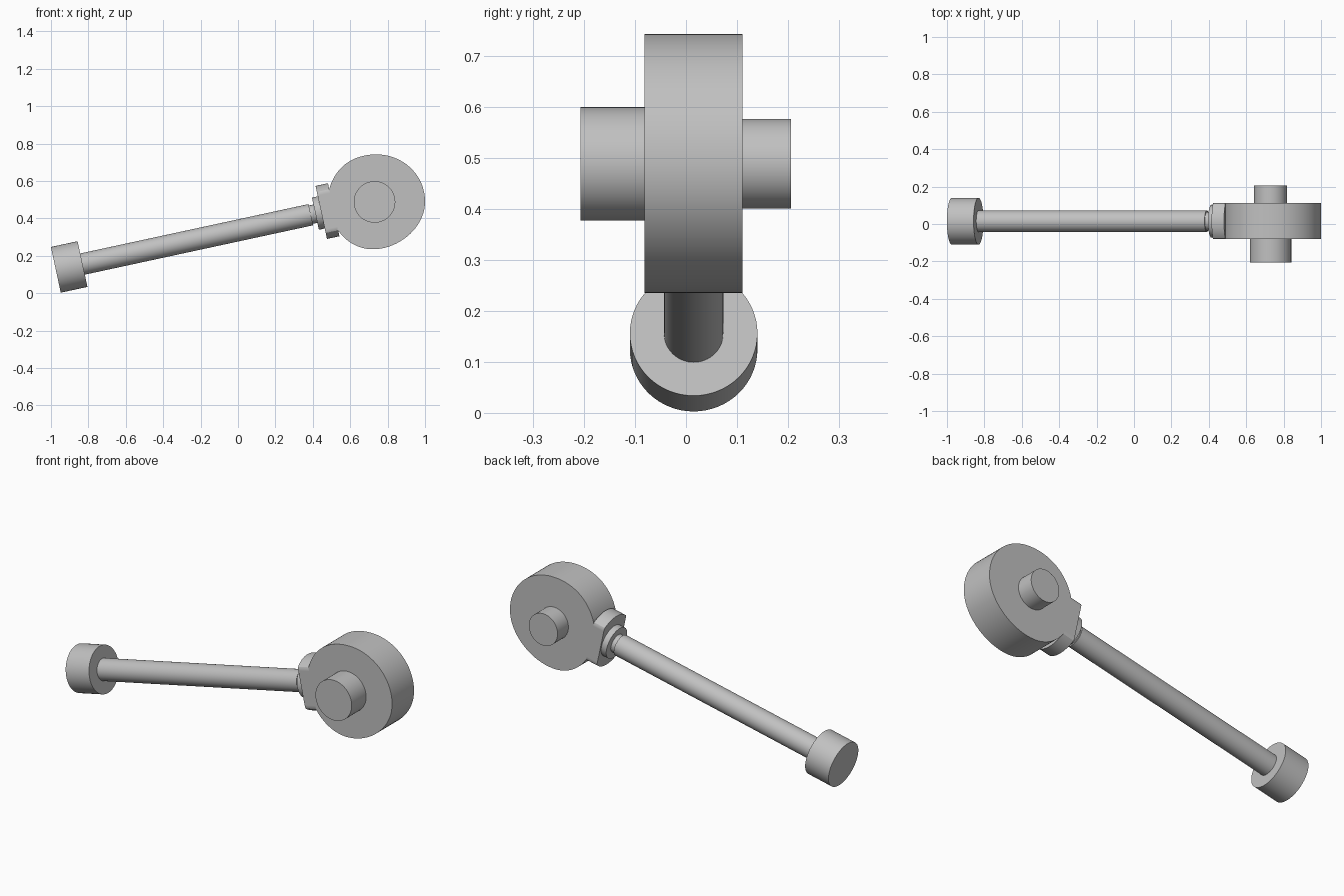
import bpy
import bmesh
import math
from mathutils import Matrix, Vector
from mathutils.geometry import interpolate_bezier

cube = bpy.data.objects.get("Cube")
if cube:
    bpy.data.objects.remove(cube)

grey = bpy.data.materials.new("plain grey")
grey.use_nodes = True
colour = (0.53, 0.53, 0.53, 1)
grey.diffuse_color = colour
grey.node_tree.nodes["Principled BSDF"].inputs["Base Color"].default_value = colour

MID_Y = 0.015
HALF_WIDTH = 0.096
TILT = math.radians(12.2)
# Frame of the tilted shaft: local z runs along it from the foot's outer face
SHAFT = Matrix.Translation((-0.974, MID_Y, 0.125)) @ Matrix.Rotation(math.pi / 2 - TILT, 4, "Y")
# Frame of the cross pins: local z runs towards +y
PIN = Matrix.Translation((0.73, 0, 0.488)) @ Matrix.Rotation(-math.pi / 2, 4, "X")


def prism(name, outline, offset, frame):
    """Extrude a closed outline by an offset, in the given frame."""
    bm = bmesh.new()
    face = bm.faces.new([bm.verts.new(p) for p in outline])
    top = bmesh.ops.extrude_face_region(bm, geom=[face])
    moved = [g for g in top["geom"] if isinstance(g, bmesh.types.BMVert)]
    bmesh.ops.translate(bm, verts=moved, vec=offset)
    if not any(len(f.verts) == len(outline) and f is not face for f in bm.faces):
        bm.faces.new(reversed(moved))
    bmesh.ops.recalc_face_normals(bm, faces=bm.faces[:])
    bm.transform(frame)
    mesh = bpy.data.meshes.new(name)
    bm.to_mesh(mesh)
    bm.free()
    mesh.materials.append(grey)
    obj = bpy.data.objects.new(name, mesh)
    bpy.context.collection.objects.link(obj)
    bpy.ops.object.select_all(action="DESELECT")
    obj.select_set(True)
    bpy.context.view_layer.objects.active = obj
    bpy.ops.object.shade_smooth_by_angle(angle=math.radians(30))
    return obj


def cylinder(name, frame, start, end, radius, flat=None, sides=64):
    """Round bar between two stations; flat trims it to a half width in y."""
    limit = flat or radius
    outline = []
    for i in range(sides):
        a = math.tau * i / sides
        y = max(-limit, min(limit, radius * math.sin(a)))
        x = radius * math.cos(a)
        outline.append((x, y, start))
    return prism(name, outline, (0, 0, end - start), frame)


# Shaft parts: foot, rod, neck, collar and the flat-sided flange
cylinder("foot", SHAFT, 0, 0.146, 0.125)
cylinder("rod", SHAFT, 0.14, 1.395, 0.058)
cylinder("neck", SHAFT, 1.39, 1.425, 0.05)
cylinder("collar", SHAFT, 1.42, 1.455, 0.088)
cylinder("flange", SHAFT, 1.452, 1.52, 0.145, HALF_WIDTH)

# Rounded head, tapering to the flange
corners = [
    ((0.487, 0.553), (0.52, 0.68), (0.62, 0.742), (0.74, 0.742)),
    ((0.74, 0.742), (0.885, 0.742), (1.0, 0.63), (1.0, 0.49)),
    ((1.0, 0.49), (1.0, 0.35), (0.86, 0.235), (0.72, 0.235)),
    ((0.72, 0.235), (0.65, 0.235), (0.58, 0.27), (0.533, 0.339)),
]
outline = []
for curve in corners:
    points = interpolate_bezier(*[Vector((x, MID_Y - HALF_WIDTH, z)) for x, z in curve], 20)
    outline += points[:-1]
outline.append(points[-1])
prism("head", outline, (0, 2 * HALF_WIDTH, 0), Matrix.Identity(4))

# Cross pins: thick at the front, thin at the back
cylinder("front_pin", PIN, -0.207, -0.07, 0.111)
cylinder("back_pin", PIN, 0.1, 0.206, 0.088)
